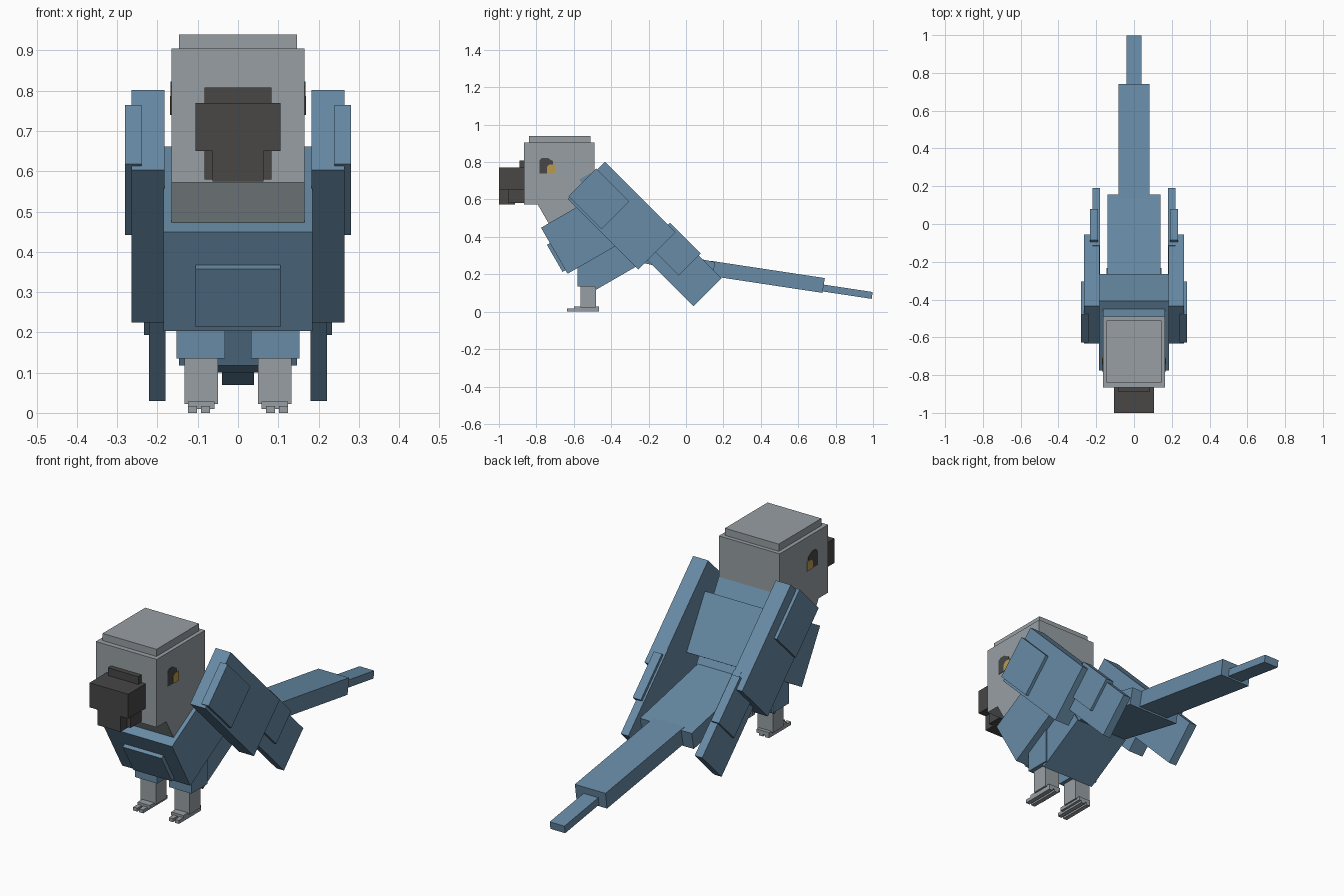
import bpy, bmesh
from math import cos, sin, radians
from mathutils import Vector

cube = bpy.data.objects.get("Cube")
if cube:
    bpy.data.objects.remove(cube, do_unlink=True)


def material(name, rgb):
    m = bpy.data.materials.new(name)
    m.use_nodes = True
    m.diffuse_color = (*rgb, 1)
    bsdf = next(n for n in m.node_tree.nodes if n.type == 'BSDF_PRINCIPLED')
    bsdf.inputs["Base Color"].default_value = (*rgb, 1)
    return m


BLUE = material("feather blue", (0.136, 0.258, 0.381))
GREY = material("light grey", (0.31, 0.345, 0.37))
DARK = material("beak charcoal", (0.065, 0.063, 0.062))
GOLD = material("eye gold", (0.48, 0.33, 0.08))


def prism(name, mat, x0, x1, outline):
    """Extrude a (y, z) outline across x."""
    bm = bmesh.new()
    face = bm.faces.new([bm.verts.new((x0, y, z)) for y, z in outline])
    ext = bmesh.ops.extrude_face_region(bm, geom=[face])
    moved = [g for g in ext["geom"] if isinstance(g, bmesh.types.BMVert)]
    bmesh.ops.translate(bm, verts=moved, vec=(x1 - x0, 0, 0))
    bmesh.ops.recalc_face_normals(bm, faces=bm.faces)
    mesh = bpy.data.meshes.new(name)
    bm.to_mesh(mesh)
    bm.free()
    mesh.materials.append(mat)
    bpy.context.collection.objects.link(bpy.data.objects.new(name, mesh))


def block(name, mat, x0, x1, y0, y1, z0, z1):
    prism(name, mat, x0, x1, [(y0, z0), (y1, z0), (y1, z1), (y0, z1)])


def tilted(name, mat, x0, x1, corner, angle, length, thick):
    """Box pitched by angle, from its lower front corner."""
    a = radians(angle)
    c = Vector(corner)
    u = Vector((cos(a), sin(a))) * length
    v = Vector((-sin(a), cos(a))) * thick
    prism(name, mat, x0, x1, [tuple(p) for p in (c, c + u, c + u + v, c + v)])


def wing_box(name, x0, x1, low, high, start, end):
    """Wing box swept down at 45 degrees; low/high are y+z, start/end are y-z."""
    corners = [(low, start), (low, end), (high, end), (high, start)]
    prism(name, BLUE, x0, x1, [((s + d) / 2, (s - d) / 2) for s, d in corners])


# Torso
tilted("chest", BLUE, -0.185, 0.185, (-0.633, 0.203), 30, 0.424, 0.284)
tilted("chest_patch", BLUE, -0.105, 0.105, (-0.66, 0.213), 30, 0.04, 0.167)
tilted("belly", BLUE, -0.146, 0.146, (-0.48, 0.118), 30, 0.285, 0.22)
tilted("rump", BLUE, -0.14, 0.14, (-0.35, 0.286), -12, 0.5, 0.085)

# Tail
tilted("tail", BLUE, -0.083, 0.083, (0.12, 0.193), -8.6, 0.617, 0.08)
tilted("tail_tip", BLUE, -0.04, 0.04, (0.70, 0.113), -8.6, 0.296, 0.037)

# Neck and head
tilted("neck", GREY, -0.165, 0.165, (-0.71, 0.43), 30, 0.26, 0.17)
tilted("nape", BLUE, -0.165, 0.165, (-0.485, 0.56), 30, 0.068, 0.17)
block("head", GREY, -0.165, 0.165, -0.865, -0.49, 0.572, 0.905)
block("crown", GREY, -0.146, 0.146, -0.84, -0.51, 0.905, 0.94)

# Beak
block("beak", DARK, -0.105, 0.105, -1.0, -0.865, 0.65, 0.77)
block("beak_ridge", DARK, -0.083, 0.083, -0.89, -0.865, 0.77, 0.808)
block("beak_hook", DARK, -0.063, 0.063, -1.0, -0.915, 0.574, 0.65)
block("lower_beak", DARK, -0.083, 0.083, -0.95, -0.865, 0.58, 0.65)

eye_outline = [(-0.783, 0.74), (-0.71, 0.74), (-0.71, 0.805), (-0.728, 0.815),
               (-0.74, 0.823), (-0.77, 0.823), (-0.783, 0.81)]
iris_outline = [(-0.742, 0.74), (-0.7, 0.74), (-0.7, 0.787), (-0.73, 0.787), (-0.742, 0.775)]

for label, s in (("left", 1), ("right", -1)):
    # Eyes
    prism(label + "_eye", DARK, s * 0.164, s * 0.167, eye_outline)
    prism(label + "_iris", GOLD, s * 0.164, s * 0.169, iris_outline)

    # Wings
    wing_box(label + "_wing", s * 0.183, s * 0.265, -0.03, 0.368, -1.235, -0.48)
    wing_box(label + "_shoulder_plate", s * 0.24, s * 0.28, -0.01, 0.285, -1.245, -0.893)
    wing_box(label + "_wing_feathers", s * 0.19, s * 0.234, 0.155, 0.39, -0.56, -0.232)
    wing_box(label + "_wing_tip", s * 0.18, s * 0.221, 0.07, 0.37, -0.6, 0.01)

    # Legs and feet
    block(label + "_thigh", BLUE, s * 0.032, s * 0.153, -0.58, -0.455, 0.135, 0.32)
    block(label + "_shin", GREY, s * 0.05, s * 0.133, -0.565, -0.482, 0.022, 0.135)
    block(label + "_foot", GREY, s * 0.058, s * 0.124, -0.6, -0.465, 0.01, 0.028)
    for i, x in enumerate((0.07, 0.102)):
        block(f"{label}_toe_{i + 1}", GREY, s * x, s * (x + 0.022), -0.635, -0.465, 0, 0.017)
